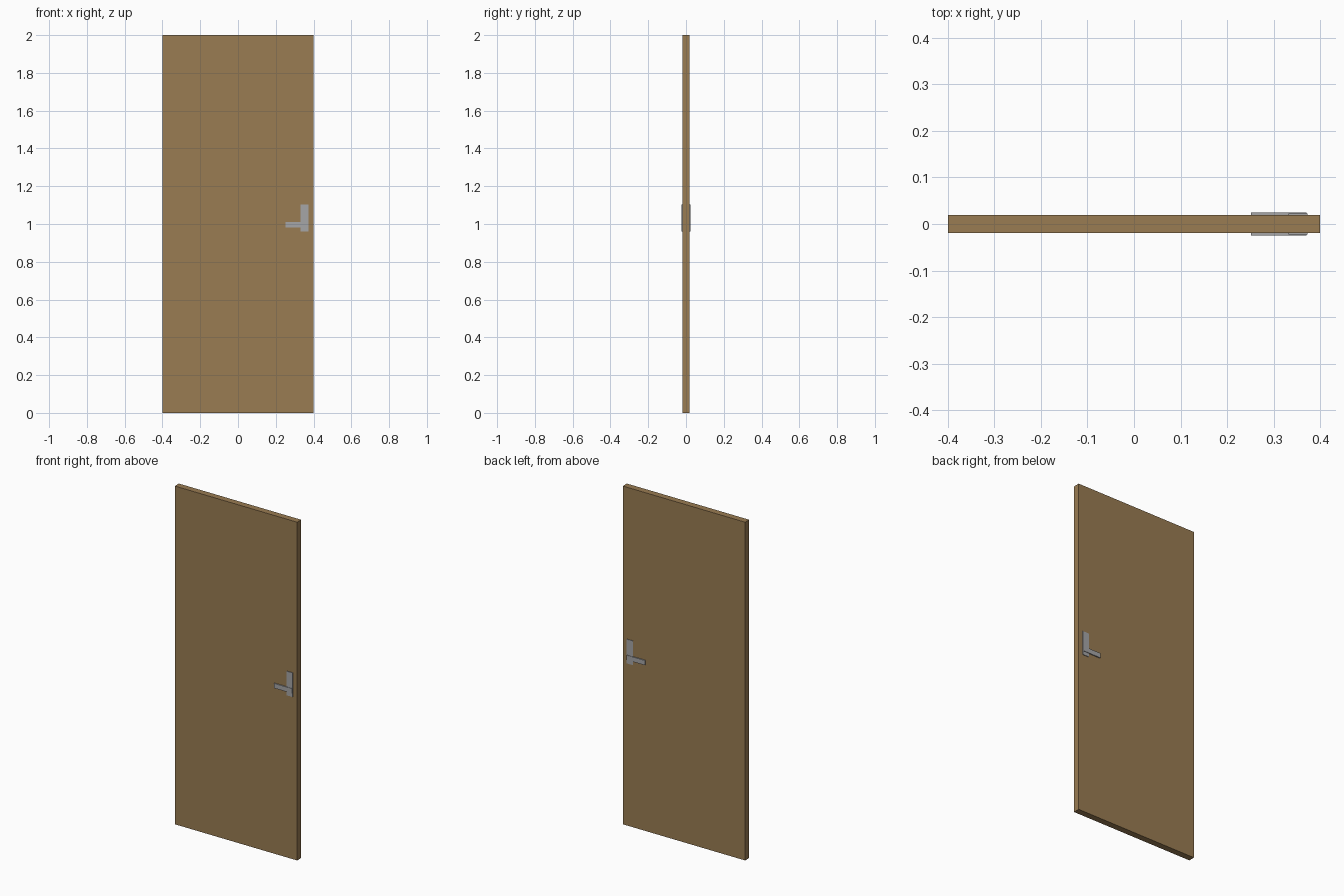
import bpy

if "Cube" in bpy.data.objects:
    bpy.data.objects.remove(bpy.data.objects["Cube"])


def material(name, rgb):
    m = bpy.data.materials.new(name)
    m.diffuse_color = (*rgb, 1.0)
    m.use_nodes = True
    m.node_tree.nodes["Principled BSDF"].inputs["Base Color"].default_value = m.diffuse_color
    return m


wood = material("brown wood", (0.32, 0.20, 0.084))
metal = material("grey metal", (0.38, 0.38, 0.39))


def box(name, x, y, z, mat):
    """Box spanning the given (min, max) ranges."""
    spans = (x, y, z)
    bpy.ops.mesh.primitive_cube_add(size=1, location=[sum(s) / 2 for s in spans])
    ob = bpy.context.object
    ob.name = name
    ob.scale = [abs(s[1] - s[0]) for s in spans]
    bpy.ops.object.transform_apply(location=False, rotation=False, scale=True)
    ob.data.materials.append(mat)
    return ob


# Door leaf
box("door_panel", (-0.4, 0.4), (-0.019, 0.019), (0, 2), wood)

# Back plate and lever on both faces
for side, s in (("front", -1), ("back", 1)):
    box(side + "_handle_plate", (0.332, 0.373), (s * 0.018, s * 0.0225), (0.96, 1.103), metal)
    box(side + "_lever", (0.252, 0.371), (s * 0.0185, s * 0.025), (0.982, 1.01), metal)
